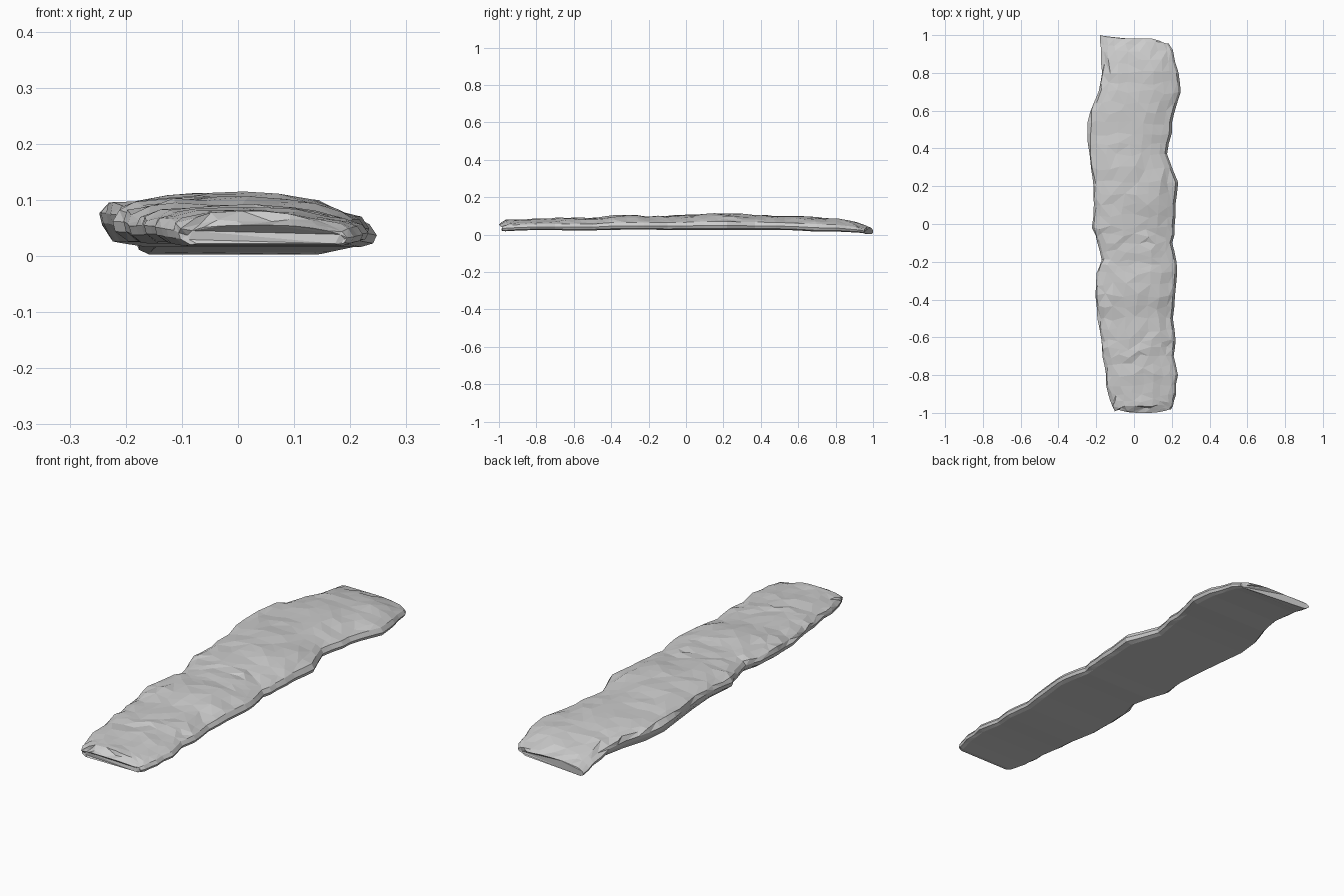
import bpy, bmesh, random

random.seed(4)

# Stations along the strip: y, left x, right x, crest z, underside z
STATIONS = [
    (-1.00, -0.09, 0.19, 0.055, 0.022), (-0.965, -0.115, 0.205, 0.08, 0.018),
    (-0.90, -0.14, 0.22, 0.084, 0.022), (-0.80, -0.15, 0.23, 0.087, 0.025),
    (-0.70, -0.165, 0.212, 0.09, 0.025), (-0.62, -0.17, 0.222, 0.094, 0.022),
    (-0.50, -0.195, 0.205, 0.09, 0.023), (-0.38, -0.203, 0.218, 0.106, 0.026),
    (-0.26, -0.195, 0.232, 0.105, 0.027), (-0.19, -0.174, 0.22, 0.101, 0.027),
    (-0.10, -0.19, 0.206, 0.103, 0.025), (-0.02, -0.222, 0.215, 0.105, 0.026),
    (0.10, -0.212, 0.22, 0.114, 0.026), (0.22, -0.22, 0.23, 0.115, 0.025),
    (0.37, -0.235, 0.175, 0.108, 0.026), (0.48, -0.25, 0.197, 0.105, 0.026),
    (0.59, -0.235, 0.212, 0.10, 0.023), (0.70, -0.19, 0.245, 0.097, 0.016),
    (0.80, -0.17, 0.235, 0.09, 0.017), (0.92, -0.175, 0.205, 0.068, 0.011),
    (0.99, -0.18, 0.165, 0.04, 0.003),
]
# Cross-section: position across the width (0-1), height (0 underside, 1 crest)
PROFILE = [(0.06, 0), (0.01, 0.22), (0.0, 0.45), (0.03, 0.7), (0.10, 0.88),
           (0.22, 0.96), (0.36, 1.0), (0.52, 1.0), (0.67, 0.96), (0.79, 0.85),
           (0.90, 0.68), (0.97, 0.5), (1.0, 0.26), (0.985, 0.08), (0.94, 0)]


def lerp(a, b, t):
    return tuple(p + (q - p) * t for p, q in zip(a, b))


# Add one station midway between each pair
rows = []
for a, b in zip(STATIONS, STATIONS[1:]):
    rows += [a, lerp(a, b, 0.5)]
rows.append(STATIONS[-1])

bm = bmesh.new()
rings = []
for i, (y, left, right, top, base) in enumerate(rows):
    end = i in (0, len(rows) - 1)
    ring = []
    wobble = random.uniform(-0.004, 0.004)
    for u, h in PROFILE:
        x = left + (right - left) * u
        z = base + (top - base) * h
        py = y
        # The left rim lifts around the middle of the back half
        if u < 0.1 and h > 0:
            z += 0.016 * max(0, 1 - abs(y - 0.45) / 0.45)
        # Lumpy surface
        if h > 0 and not end:
            if 0.02 < u < 0.96:
                z += random.uniform(-0.008, 0.001)
                py += random.uniform(-0.013, 0.013)
                x += random.uniform(-0.01, 0.01)
            else:
                x += wobble
        # Ragged back edge: a raised corner at the left
        if y > 0.98:
            py = 0.982 + 0.018 * max(0, 1 - u / 0.2) - 0.03 * max(0, (u - 0.85) / 0.15)
        # Rounded front edge
        if y < -0.99:
            py = -1.0 + 0.02 * abs(2 * u - 1) ** 3
        ring.append(bm.verts.new((x, py, z)))
    rings.append(ring)

# Skin between the rings, closed at both ends
n = len(PROFILE)
for a, b in zip(rings, rings[1:]):
    for k in range(n):
        m = (k + 1) % n
        bm.faces.new((a[k], b[k], b[m], a[m]))
bm.faces.new(rings[0])
bm.faces.new(rings[-1][::-1])
bmesh.ops.triangulate(bm, faces=bm.faces[:], quad_method='SHORT_EDGE')
bmesh.ops.recalc_face_normals(bm, faces=bm.faces[:])

mesh = bpy.data.meshes.new("wavy_strip")
bm.to_mesh(mesh)
bm.free()
bpy.context.collection.objects.link(bpy.data.objects.new("wavy_strip", mesh))
